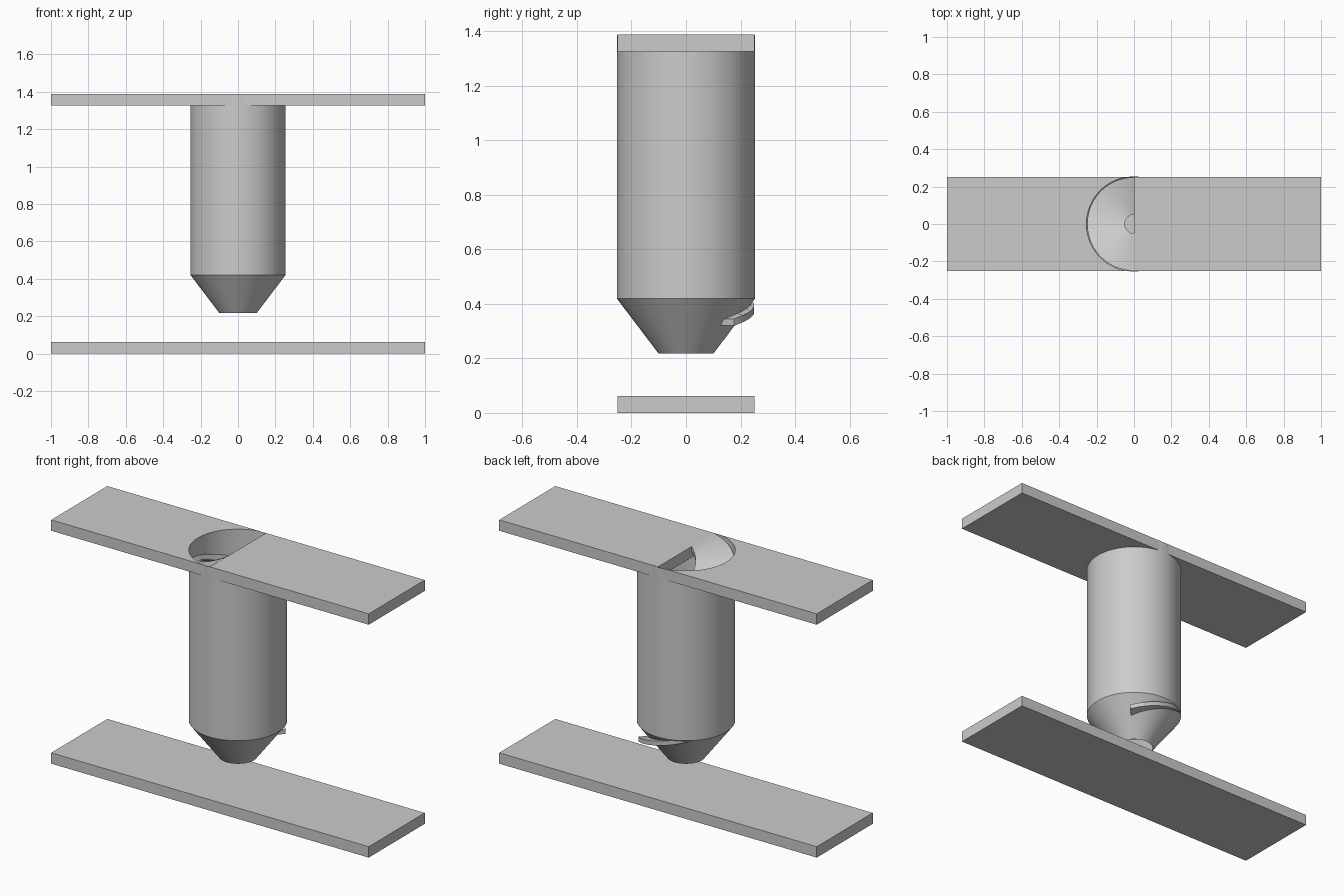
import bpy, bmesh
from math import radians, cos, sin, asin, pi

if "Cube" in bpy.data.objects:
    bpy.data.objects.remove(bpy.data.objects["Cube"])

R, W, T, TOP = 0.254, 0.252, 0.062, 1.388


def make(name, build, angle=None):
    bm = bmesh.new()
    build(bm)
    me = bpy.data.meshes.new(name)
    bm.to_mesh(me)
    bm.free()
    ob = bpy.data.objects.new(name, me)
    bpy.context.collection.objects.link(ob)
    if angle:
        bpy.ops.object.select_all(action='DESELECT')
        ob.select_set(True)
        bpy.context.view_layer.objects.active = ob
        bpy.ops.object.shade_smooth_by_angle(angle=radians(angle))
    return ob


def prism(outline, z0, z1):
    """Extrude a flat outline upward into a closed solid."""
    def build(bm):
        f = bm.faces.new([bm.verts.new((x, y, z0)) for x, y in outline])
        ext = bmesh.ops.extrude_face_region(bm, geom=[f], use_keep_orig=True)
        verts = [v for v in ext['geom'] if isinstance(v, bmesh.types.BMVert)]
        bmesh.ops.translate(bm, verts=verts, vec=(0, 0, z1 - z0))
        bmesh.ops.recalc_face_normals(bm, faces=bm.faces)
    return build


def strip(bm, rings, closed):
    """Bridge consecutive rings of points with quads."""
    rows = [[bm.verts.new(p) for p in ring] for ring in rings]
    n = len(rows[0])
    for a, b in zip(rows, rows[1:]):
        for i in range(n if closed else n - 1):
            j = (i + 1) % n
            bm.faces.new((a[i], a[j], b[j], b[i]))
    return rows


def rect(x0, x1):
    return [(x0, -W), (x1, -W), (x1, W), (x0, W)]


# Base plate and the solid half of the top plate
make("base_plate", prism(rect(-1, 1), 0, T))
make("top_plate_solid", prism(rect(0, 1), TOP - T, TOP))

# Other half of the top plate, with the half-round inlet opening
edge = asin(W / R)
arc = [(-R * cos(edge * (1 - i / 24)), -R * sin(edge * (1 - i / 24)))
       for i in range(49)]
make("top_plate_inlet", prism([(-1, -W)] + arc + [(-1, W)], TOP - T, TOP), 30)


# Thin barrel with a tapered, open outlet
def barrel(bm):
    prof = [(0.10, 0.217), (R, 0.42), (R, TOP - 0.001)]
    strip(bm, [[(r * cos(2 * pi * i / 96), r * sin(2 * pi * i / 96), z)
                for i in range(96)] for r, z in prof], True)


make("barrel", barrel, 30)


# Screw flight that winds up inside the barrel
def flight(bm):
    a0, a1, z0, z1, th = 45, 990, 0.32, TOP - 0.024, 0.025
    steps = 252
    section = [(0.05, 0), (0.25, 0), (0.25, th), (0.05, th)]
    rings = []
    for i in range(steps + 1):
        t = i / steps
        a = radians(a0 + (a1 - a0) * t)
        z = z0 + (z1 - z0) * t
        rings.append([(r * cos(a), r * sin(a), z + h) for r, h in section])
    rows = strip(bm, rings, True)
    bm.faces.new(rows[0])
    bm.faces.new(rows[-1])
    bmesh.ops.recalc_face_normals(bm, faces=bm.faces)


make("screw_flight", flight, 35)
